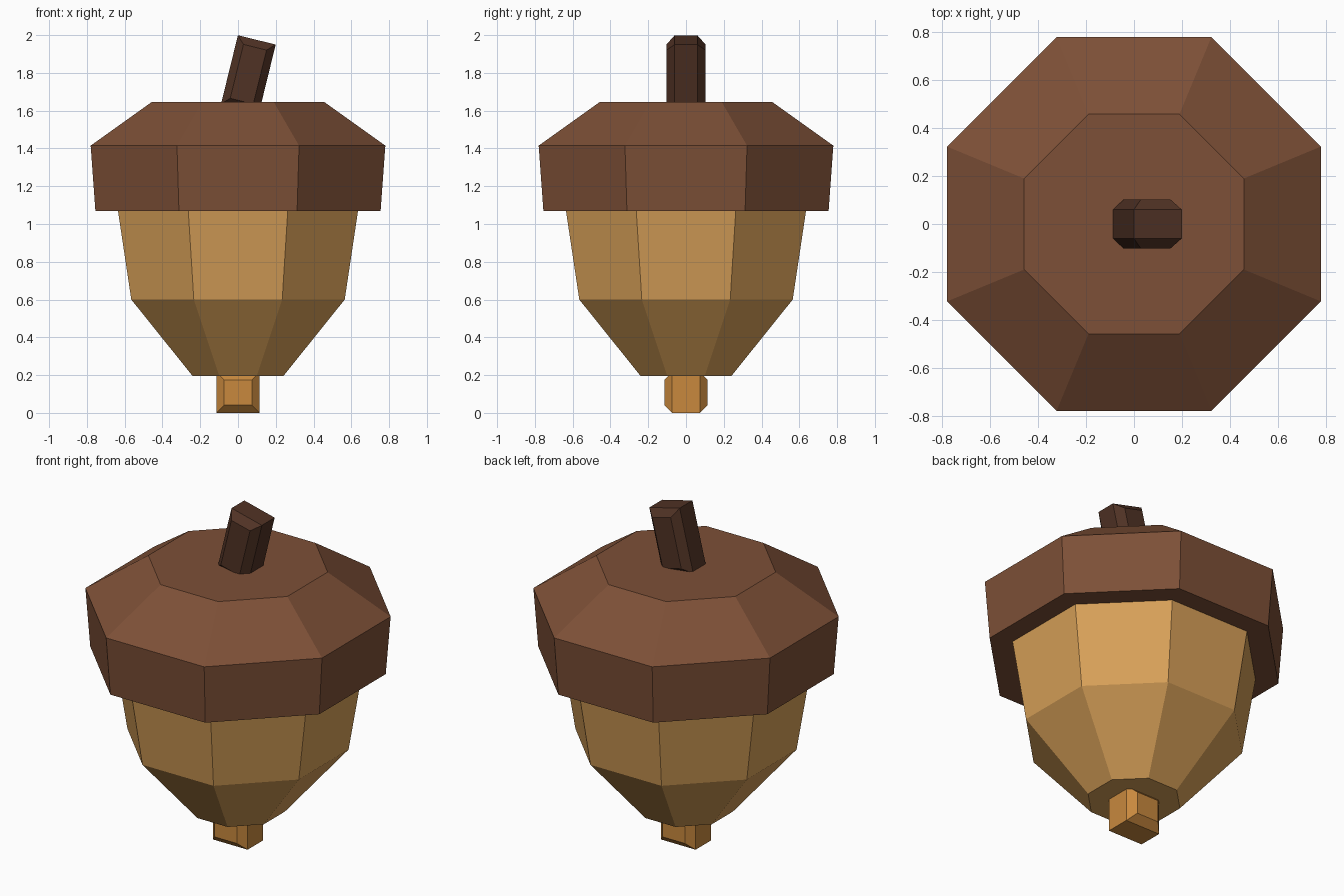
import bpy, bmesh
from math import cos, sin, pi, radians

if "Cube" in bpy.data.objects:
    bpy.data.objects.remove(bpy.data.objects["Cube"])


def finish(name, bm, color):
    bmesh.ops.recalc_face_normals(bm, faces=bm.faces)
    mesh = bpy.data.meshes.new(name)
    bm.to_mesh(mesh)
    bm.free()
    mat = bpy.data.materials.new(name + "_colour")
    mat.diffuse_color = (*color, 1)
    mat.use_nodes = True
    mat.node_tree.nodes["Principled BSDF"].inputs["Base Color"].default_value = mat.diffuse_color
    mesh.materials.append(mat)
    obj = bpy.data.objects.new(name, mesh)
    bpy.context.collection.objects.link(obj)
    return obj


def loft(bm, rings):
    rings = [[bm.verts.new(p) for p in r] for r in rings]
    n = len(rings[0])
    for a, b in zip(rings, rings[1:]):
        for i in range(n):
            j = (i + 1) % n
            bm.faces.new((a[i], a[j], b[j], b[i]))
    bm.faces.new(rings[0][::-1])
    bm.faces.new(rings[-1])


def octagon_body(name, profile, color):
    """profile: (distance to flat side, z) pairs; flats face the axes."""
    bm = bmesh.new()
    rings = []
    for apothem, z in profile:
        r = apothem / cos(pi / 8)
        rings.append([(r * cos(pi / 8 + k * pi / 4), r * sin(pi / 8 + k * pi / 4), z)
                      for k in range(8)])
    loft(bm, rings)
    return finish(name, bm, color)


def chamfered_block(name, half, inset, inner_y, location, tilt, color):
    """Box whose front and back faces are framed by chamfers."""
    hx, hy, hz = half
    bm = bmesh.new()
    rings = []
    for y, d in ((-hy, inset), (-inner_y, 0), (inner_y, 0), (hy, inset)):
        x, z = hx - d, hz - d
        rings.append([(-x, y, -z), (x, y, -z), (x, y, z), (-x, y, z)])
    loft(bm, rings)
    obj = finish(name, bm, color)
    obj.location = location
    obj.rotation_euler.y = tilt
    return obj


# Nut, running a little way up into the cap
octagon_body("nut", [(0.24, 0.195), (0.565, 0.60), (0.64, 1.10)], (0.68, 0.35, 0.098))

# Cap
octagon_body("cap", [(0.755, 1.07), (0.78, 1.415), (0.458, 1.645)], (0.205, 0.08, 0.038))

# Tip under the nut
chamfered_block("tip", (0.115, 0.115, 0.108), 0.042, 0.073,
                (0, 0, 0.108), 0, (0.58, 0.25, 0.048))

# Leaning stem
chamfered_block("stem", (0.103, 0.103, 0.187), 0.04, 0.06,
                (0.055, 0, 1.793), radians(13.8), (0.08, 0.032, 0.018))
